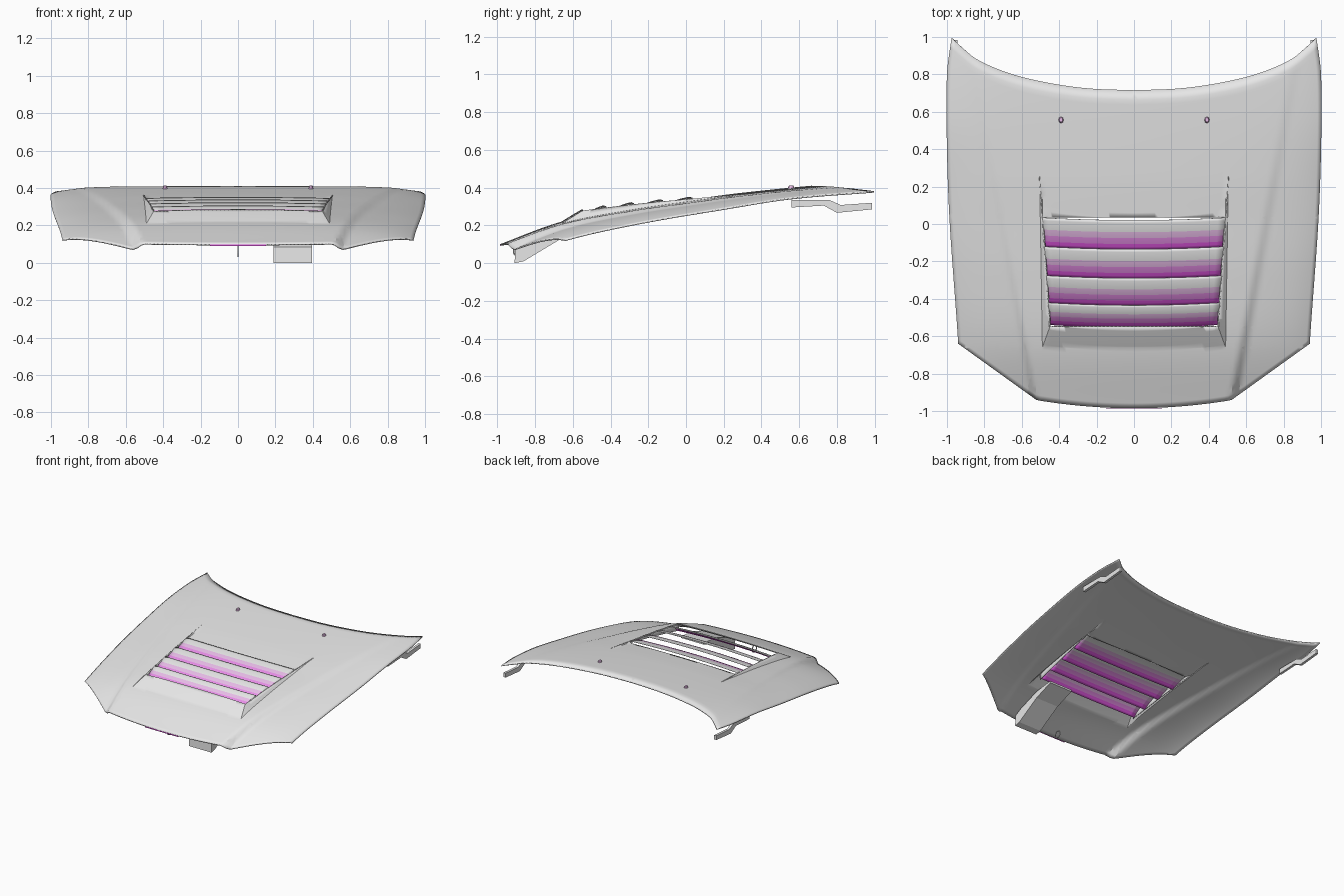
import bpy, bmesh, math

cube = bpy.data.objects.get("Cube")
if cube:
    bpy.data.objects.remove(cube, do_unlink=True)


def material(name, rgb):
    m = bpy.data.materials.new(name)
    m.use_nodes = True
    m.diffuse_color = (*rgb, 1)
    m.node_tree.nodes["Principled BSDF"].inputs["Base Color"].default_value = (*rgb, 1)
    return m


PAINT = material("light grey paint", (.8, .8, .8))
PALE = material("pale pink", (.8, .5, .8))
MID = material("mid pink", (.8, .27, .8))
MAGENTA = material("magenta", (.8, .1, .8))


def curve(pts, t):
    """Smooth interpolation through (t, value) points."""
    n = len(pts)
    i = max(k for k in range(n - 1) if k == 0 or pts[k][0] <= t)

    def slope(k):
        a, b = pts[max(k - 1, 0)], pts[min(k + 1, n - 1)]
        return (b[1] - a[1]) / (b[0] - a[0])
    (t0, v0), (t1, v1) = pts[i], pts[i + 1]
    d = t1 - t0
    s = min(max((t - t0) / d, 0), 1)
    return ((1 + 2 * s) * (1 - s) ** 2 * v0 + s * s * (3 - 2 * s) * v1
            + d * s * (1 - s) * ((1 - s) * slope(i) - s * slope(i + 1)))


def lerp(a, b, t):
    return a + (b - a) * t


def clamp(t):
    return min(max(t, 0), 1)


CENTRE = [(-1, .095), (-.66, .22), (-.3, .29), (.03, .337), (.27, .37), (.72, .415), (1, .43)]
SIDE = [(-1, 0), (-.64, .125), (-.24, .215), (.2, .29), (.55, .345), (1, .382)]
WIDTH = [(-1, .925), (-.64, .94), (0, .985), (.4, 1), (.8, 1), (1, .975)]
REAR = [(0, .715), (.25, .725), (.47, .755), (.68, .805), (.86, .88), (.95, .95), (1, .995)]
CREASE = [(-1, .45), (-.6, .25), (0, .15), (1, .05)]


def surf(x, y):
    """Height of the hood skin, crowned and with a crease on each side."""
    ax = abs(x)
    zc, ze = curve(CENTRE, y), curve(SIDE, y)
    t = min(ax / curve(WIDTH, y), 1)
    k = clamp((ax - .51 - (y + .93) * .185) / .05)
    step = curve(CREASE, y)
    return zc - (zc - ze) * (.4 * t * t + step * k * k * (3 - 2 * k) + (.6 - step) * t ** 8)


def grid(bm, fn, us, vs, mat=lambda v: 0):
    rows = [[bm.verts.new(fn(u, v)) for u in us] for v in vs]
    for j in range(len(vs) - 1):
        for i in range(len(us) - 1):
            f = bm.faces.new((rows[j][i], rows[j][i + 1], rows[j + 1][i + 1], rows[j + 1][i]))
            f.material_index = mat((vs[j] + vs[j + 1]) / 2)


def steps(a, b, n):
    return [lerp(a, b, i / n) for i in range(n + 1)]


def finish(name, bm, mats, thick=0, smooth=True):
    me = bpy.data.meshes.new(name)
    bm.to_mesh(me)
    bm.free()
    for m in mats:
        me.materials.append(m)
    ob = bpy.data.objects.new(name, me)
    bpy.context.collection.objects.link(ob)
    if smooth:
        bpy.ops.object.select_all(action='DESELECT')
        ob.select_set(True)
        bpy.context.view_layer.objects.active = ob
        bpy.ops.object.shade_smooth_by_angle(angle=math.radians(30))
    if thick:
        mod = ob.modifiers.new("thickness", 'SOLIDIFY')
        mod.thickness, mod.offset = thick, -1


# Vent layout: outer foot, raised rim and open area
FOOT_Y, RIM_Y, FLOOR_Y, BACK_Y = -.66, -.55, .035, .27


def foot_x(y):
    return lerp(.49, .505, (y - FOOT_Y) / (BACK_Y - FOOT_Y))


def rim_x(y):
    return lerp(.45, .505, (y - RIM_Y) / (BACK_Y - RIM_Y))


def rise(y):
    return .04 * clamp((BACK_Y - y) / (BACK_Y - RIM_Y))


# Hood skin: curved sheet with a raised, open vent
def hood_point(u, s):
    a = abs(u)
    side_y = lerp(-.64, .995, s)
    c = a * .94
    front = -.985 + .16 * c * c if c < .52 else lerp(-.942, -.64, (c - .52) / .42)
    y = lerp(front, curve(REAR, a), s)
    drop = .015 * (1 - a ** 4) if s == 1 else 0
    return u * curve(WIDTH, side_y), y, surf(u * curve(WIDTH, side_y), y) - drop


bm = bmesh.new()
grid(bm, hood_point, steps(-1, 1, 90), steps(0, .97, 60) + [1])
cuts = [((0, y, 0), (0, 1, 0)) for y in (FOOT_Y, RIM_Y, FLOOR_Y)]
for s in (-1, 1):
    foot, rim = (s * .49, FOOT_Y, 0), (s * .45, RIM_Y, 0)
    cuts += [(foot, (BACK_Y - FOOT_Y, -s * .015, 0)),
             (rim, (BACK_Y - RIM_Y, -s * .055, 0)),
             (foot, (RIM_Y - FOOT_Y, s * .04, 0))]
for co, no in cuts:
    bmesh.ops.bisect_plane(bm, geom=bm.verts[:] + bm.edges[:] + bm.faces[:],
                           plane_co=co, plane_no=no, dist=1e-4)
opening = []
for f in bm.faces:
    c = f.calc_center_median()
    if RIM_Y < c.y < FLOOR_Y and abs(c.x) < rim_x(c.y):
        opening.append(f)
bmesh.ops.delete(bm, geom=opening, context='FACES')
for v in bm.verts:
    x, y = abs(v.co.x), v.co.y
    if FOOT_Y - .01 < y < BACK_Y and x < foot_x(y) + .01:
        side = clamp((foot_x(y) - x) / (foot_x(y) - rim_x(y)))
        lift = rise(y) * min(side, clamp((y - FOOT_Y) / (RIM_Y - FOOT_Y)))
        on_floor = y > RIM_Y + .01 and x < rim_x(y) - .002
        v.co.z = surf(x, y) + (0 if on_floor else lift)
finish("hood_skin", bm, [PAINT], .008)


# Inner side walls of the vent
def inner_wall(s):
    def fn(a, b):
        k = a if s > 0 else 1 - a
        y = lerp(RIM_Y, BACK_Y - .02, b)
        x = rim_x(y)
        return s * x, y, surf(x, y) + lerp(-.022 * (1 - b), rise(y) - .001, k)
    return fn


for label, s in (("left", 1), ("right", -1)):
    bm = bmesh.new()
    grid(bm, inner_wall(s), steps(0, 1, 1), steps(0, 1, 24))
    finish(f"{label}_vent_wall", bm, [PAINT], .004)

# Four louvre slats, fading from magenta at the low front to grey at the rear
edges = [-.55, -.435, -.29, -.135, .02]
for n in range(4):
    def slat(u, v, a=edges[n] - .004, b=edges[n + 1]):
        y = lerp(a, b, v) + .014 * u * u
        x = u * rim_x(y)
        return x, y, surf(x, y) + lerp(-.018, rise(b) + .004, 1 - (1 - v) ** 2)
    bm = bmesh.new()
    grid(bm, slat, steps(-1, 1, 24), steps(0, 1, 10),
         lambda v: 3 if v < .2 else 2 if v < .4 else 1 if v < .6 else 0)
    finish(f"louvre_slat_{n + 1}", bm, [PAINT, PALE, MID, MAGENTA], .004)


# Flat profile in the y-z plane pushed out along x
def extrude(name, pts, x0, x1, mat=PAINT):
    bm = bmesh.new()
    f = bm.faces.new([bm.verts.new((x0, y, z)) for y, z in pts])
    r = bmesh.ops.extrude_face_region(bm, geom=[f])
    new = [v for v in r["geom"] if isinstance(v, bmesh.types.BMVert)]
    bmesh.ops.translate(bm, verts=new, vec=(x1 - x0, 0, 0))
    bmesh.ops.recalc_face_normals(bm, faces=bm.faces[:])
    finish(name, bm, [mat], smooth=False)


# Rear hinge arms
hinge = [(.56, .295), (.73, .305), (.8, .267), (.985, .285),
         (.985, .32), (.82, .308), (.76, .335), (.56, .335)]
for label, s in (("left", 1), ("right", -1)):
    extrude(f"{label}_hinge_arm", hinge, s * .945, s * .965)

# Bent bracket hanging under the front
bracket = [(-.905, .085), (-.908, 0), (-.86, .01), (-.66, .13), (-.5, .19),
           (-.5, .205), (-.66, .185), (-.85, .115)]
extrude("front_bracket", bracket, .19, .395)

# Thin coloured strip on the front lip
lip = [(-.986, .091), (-.983, .091), (-.983, .099), (-.986, .099)]
extrude("front_lip_strip", lip, -.15, .15, MAGENTA)

# Latch ring on the centreline
bpy.ops.mesh.primitive_torus_add(location=(0, -.885, .062), rotation=(0, math.pi / 2, 0),
                                 major_radius=.028, minor_radius=.004,
                                 major_segments=20, minor_segments=6)
ring = bpy.context.object
ring.name = "latch_ring"
ring.data.materials.append(PAINT)

# Washer nozzles
for label, s in (("left", 1), ("right", -1)):
    x, y = s * .39, .557
    bpy.ops.mesh.primitive_cone_add(vertices=8, radius1=.015, radius2=.009, depth=.02,
                                    location=(x, y, surf(x, y) + .005))
    nozzle = bpy.context.object
    nozzle.name = f"{label}_washer_nozzle"
    nozzle.scale.y = 1.3
    nozzle.data.materials.append(PALE)
